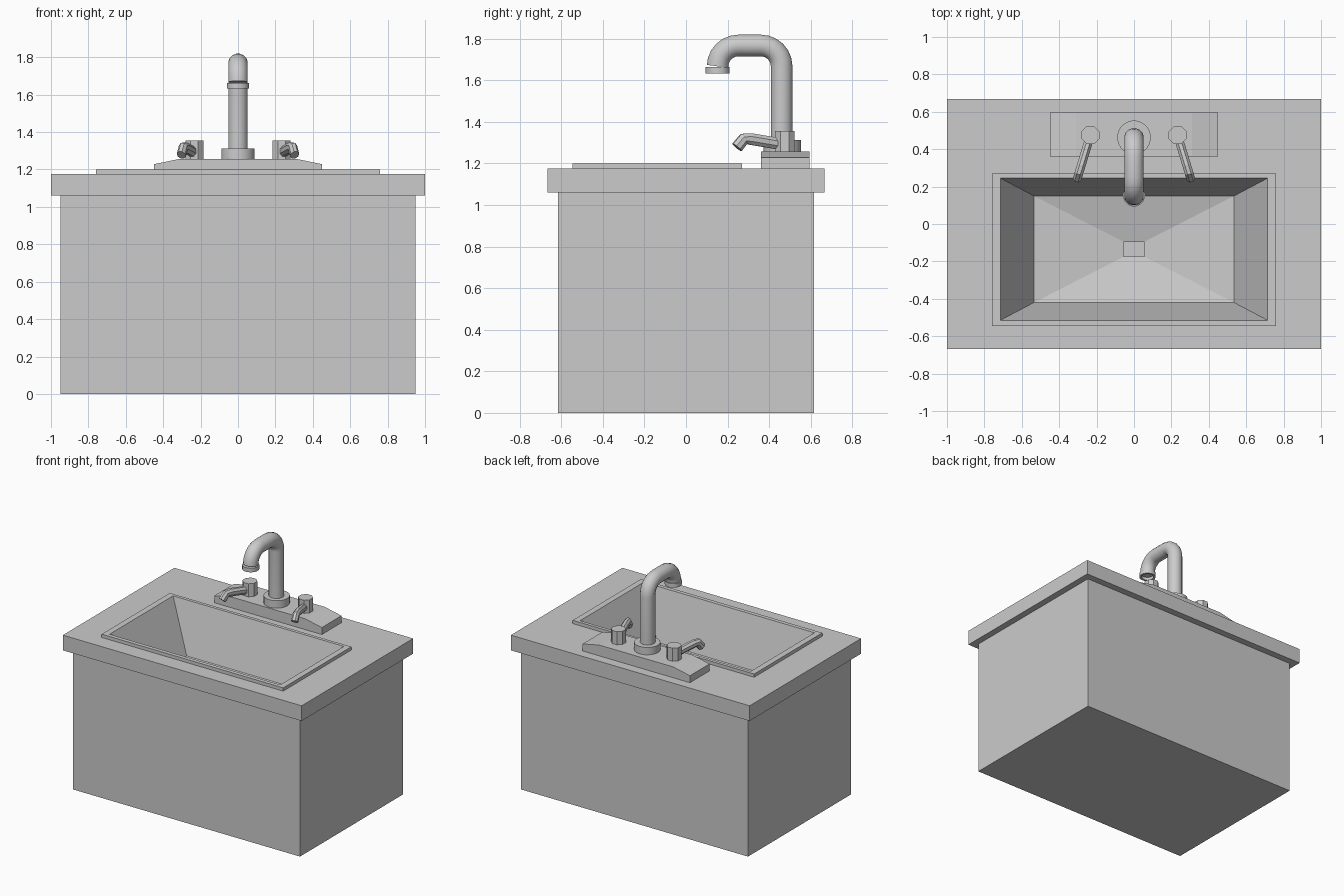
import bpy, bmesh
from math import sin, cos, pi, radians
from mathutils import Vector

if "Cube" in bpy.data.objects:
    bpy.data.objects.remove(bpy.data.objects["Cube"])


def loft(name, rings, cap_start=True, cap_end=True, smooth=False):
    """Skin a list of equal-length point rings into one mesh object."""
    bm = bmesh.new()
    loops = [[bm.verts.new(p) for p in ring] for ring in rings]
    n = len(loops[0])
    for a, b in zip(loops, loops[1:]):
        for i in range(n):
            j = (i + 1) % n
            bm.faces.new((a[i], a[j], b[j], b[i]))
    if cap_start:
        bm.faces.new(loops[0][::-1])
    if cap_end:
        bm.faces.new(loops[-1])
    if cap_start and cap_end:
        bmesh.ops.recalc_face_normals(bm, faces=bm.faces)
    mesh = bpy.data.meshes.new(name)
    bm.to_mesh(mesh)
    bm.free()
    ob = bpy.data.objects.new(name, mesh)
    bpy.context.collection.objects.link(ob)
    if smooth:
        bpy.ops.object.select_all(action='DESELECT')
        ob.select_set(True)
        bpy.context.view_layer.objects.active = ob
        bpy.ops.object.shade_smooth_by_angle(angle=radians(40))
    return ob


def rect(x, y0, y1, z):
    return [(-x, y0, z), (x, y0, z), (x, y1, z), (-x, y1, z)]


def circle(cx, cy, r, z, n):
    return [(cx + r * cos(2 * pi * (i + .5) / n),
             cy + r * sin(2 * pi * (i + .5) / n), z) for i in range(n)]


def sweep(path, side, a, b, n):
    """Elliptical rings along a path that lies in the plane normal to side."""
    rings = []
    for i, p in enumerate(path):
        t = (path[min(i + 1, len(path) - 1)] - path[max(i - 1, 0)]).normalized()
        up = side.cross(t)
        rings.append([p + side * a * cos(2 * pi * (k + .5) / n)
                      + up * b * sin(2 * pi * (k + .5) / n) for k in range(n)])
    return rings


# Cabinet box
loft("cabinet", [rect(.95, -.615, .615, 0), rect(.95, -.615, .615, 1.06)], cap_end=False)

# Countertop slab with the sink opening
loft("countertop", [rect(.76, -.545, .27, 1.06), rect(1, -.667, .667, 1.06),
                    rect(1, -.667, .667, 1.175), rect(.76, -.545, .27, 1.175)],
     False, False)

# Raised rim, sloping basin walls, dished floor and drain
loft("basin", [rect(.76, -.545, .27, 1.175), rect(.76, -.545, .27, 1.2),
               rect(.715, -.515, .245, 1.2), rect(.535, -.42, .15, .83),
               rect(.055, -.175, -.095, .77), rect(.055, -.175, -.095, .75)],
     cap_start=False)

# Faucet mounting plate
plate = [(-.45, 1.175), (.45, 1.175), (.45, 1.228), (.31, 1.257), (-.31, 1.257), (-.45, 1.228)]
loft("faucet_plate", [[(x, y, z) for x, z in plate] for y in (.36, .595)])

# Spout base collar
loft("spout_base", [circle(0, .463, .09, z, 24) for z in (1.25, 1.313)], smooth=True)

# Gooseneck spout
R, STEPS = .1, 6
path = [Vector((0, .46, 1.3))]
for cy, start in ((.36, 0), (.252, pi / 2)):
    for i in range(STEPS + 1):
        ang = start + i * pi / 2 / STEPS
        path.append(Vector((0, cy + R * cos(ang), 1.667 + R * sin(ang))))
loft("spout", sweep(path, Vector((1, 0, 0)), .053, .053, 16), smooth=True)

# Spout tip ring with a recessed mouth
loft("spout_tip", [circle(0, .152, r, z, 16) for r, z in
                   ((.05, 1.663), (.059, 1.663), (.059, 1.632), (.044, 1.632), (.044, 1.655))],
     smooth=True)

# Handle posts and bent levers on both sides
for s, label in ((-1, "left"), (1, "right")):
    loft(label + "_handle_post", [circle(s * .233, .475, .052, z, 8) for z in (1.25, 1.356)])
    pts = ((.0, 1.29), (.17, 1.317), (.205, 1.318), (.24, 1.277))
    out = Vector((s * .29, -.957, 0)).normalized()
    lever = [Vector((s * .233, .475, z)) + out * d for d, z in pts]
    side = out.cross(Vector((0, 0, 1)))
    loft(label + "_lever", sweep(lever, side, .025, .03, 8))
